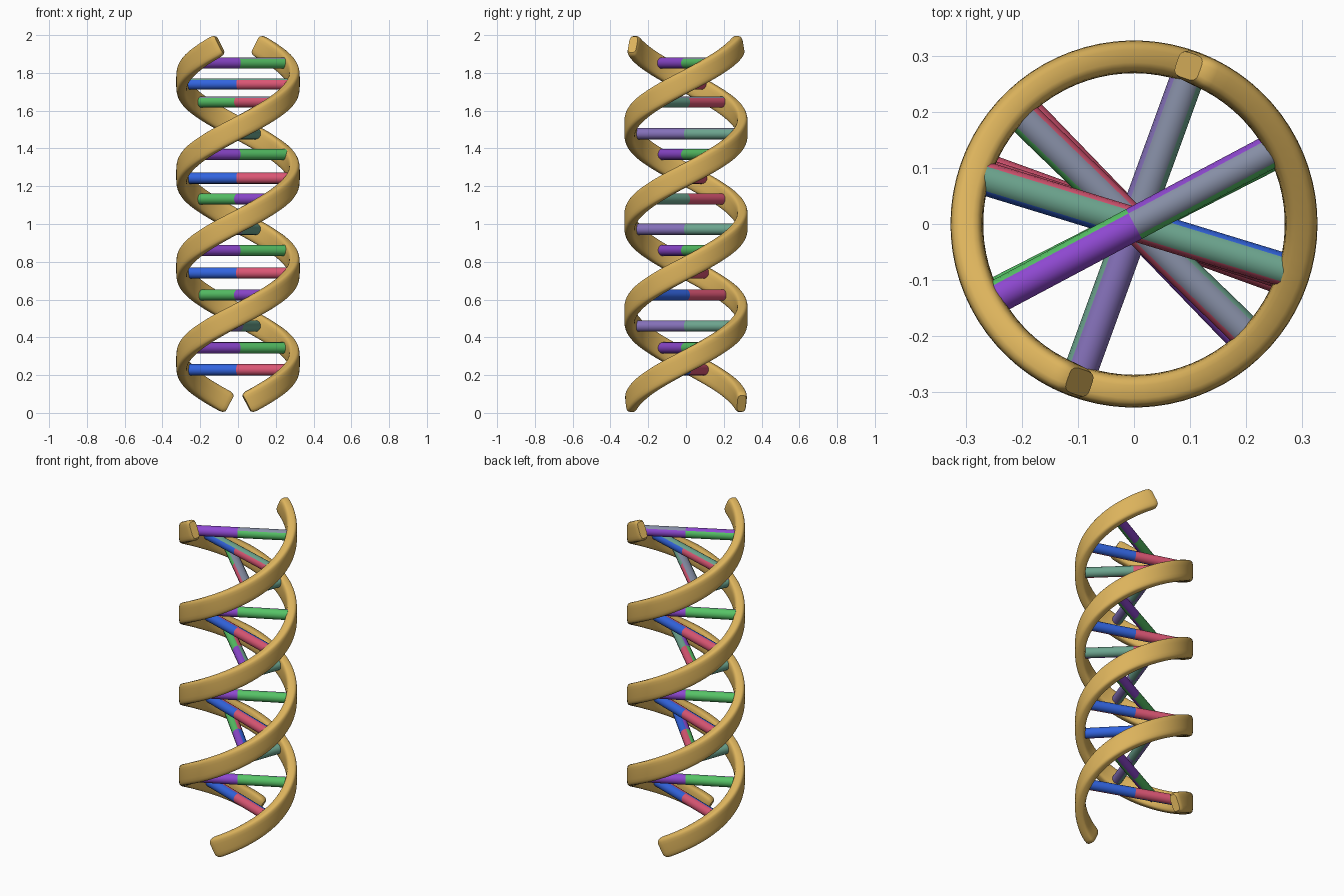
import bpy, bmesh, math
from mathutils import Vector, Matrix

if "Cube" in bpy.data.objects:
    bpy.data.objects.remove(bpy.data.objects["Cube"])


def material(name, rgb):
    m = bpy.data.materials.new(name)
    lin = [((c / 255 + 0.055) / 1.055) ** 2.4 for c in rgb]
    m.diffuse_color = (*lin, 1)
    m.use_nodes = True
    m.node_tree.nodes["Principled BSDF"].inputs["Base Color"].default_value = m.diffuse_color
    return m


COLOURS = {
    "gold": (220, 179, 92), "blue": (50, 100, 222), "red": (218, 86, 116),
    "purple": (142, 72, 208), "green": (86, 194, 102), "slate": (134, 142, 165),
    "muted green": (108, 164, 142), "muted purple": (132, 112, 184),
}
MATS = {k: material(k, v) for k, v in COLOURS.items()}


def finish(bm, name, mats):
    bmesh.ops.recalc_face_normals(bm, faces=bm.faces)
    me = bpy.data.meshes.new(name)
    bm.to_mesh(me)
    bm.free()
    for m in mats:
        me.materials.append(MATS[m])
    ob = bpy.data.objects.new(name, me)
    bpy.context.collection.objects.link(ob)
    bpy.context.view_layer.objects.active = ob
    ob.select_set(True)
    bpy.ops.object.shade_smooth_by_angle(angle=math.radians(40))
    ob.select_set(False)


# Helical ribbons: rounded-rectangle profile swept square to the path
R, A0, A1, Z0, Z1 = 0.298, math.radians(-81), math.radians(611), 0.05, 1.95
THICK, WIDE, SIDES, STEPS = 0.029, 0.059, 20, 150


def sq(v):
    return math.copysign(abs(v) ** 0.5, v)


def strand(name, turn):
    bm = bmesh.new()
    slope = math.atan((Z1 - Z0) / (A1 - A0) / R)
    # (position along the path, profile scale): the ends are slightly rounded
    params = [(0, 0.8), (0.0025, 0.95)] + [(i / STEPS, 1) for i in range(1, STEPS)]
    params += [(0.9975, 0.95), (1, 0.8)]
    rings = []
    for t, s in params:
        a = A0 + (A1 - A0) * t + turn
        out = Vector((math.cos(a), math.sin(a), 0))
        tan = Vector((-math.sin(a), math.cos(a), 0))
        up = Vector((0, 0, math.cos(slope))) - tan * math.sin(slope)
        c = out * R + Vector((0, 0, Z0 + (Z1 - Z0) * t))
        ring = []
        for k in range(SIDES):
            q = math.tau * (k + 0.5) / SIDES
            ring.append(bm.verts.new(c + out * sq(math.cos(q)) * THICK * s
                                     + up * sq(math.sin(q)) * WIDE * s))
        rings.append(ring)
    for r0, r1 in zip(rings, rings[1:]):
        for k in range(SIDES):
            j = (k + 1) % SIDES
            bm.faces.new((r0[k], r0[j], r1[j], r1[k]))
    bm.faces.new(rings[0])
    bm.faces.new(rings[-1])
    finish(bm, name, ["gold"])


strand("strand_a", 0)
strand("strand_b", math.pi)


# Rungs: two-tone rods, the tones swapping over between the two sides
def rung(name, z, deg, sides, top=None):
    """sides: front left, front right, back left, back right; top: left, right"""
    bm = bmesh.new()
    bmesh.ops.create_cone(bm, cap_ends=True, segments=16, radius1=0.03,
                          radius2=0.03, depth=0.56,
                          matrix=Matrix.Rotation(math.pi / 2, 4, 'Y'))
    bmesh.ops.bisect_plane(bm, geom=bm.verts[:] + bm.edges[:] + bm.faces[:],
                           plane_co=(0, 0, 0), plane_no=(1, 0, 0))
    bm.normal_update()
    for f in bm.faces:
        right = f.calc_center_median().x > 0
        row = 0 if f.normal.y < 0 else 1
        if top and f.normal.z > 0.8:
            row = 2
        f.material_index = row * 2 + right
    bm.transform(Matrix.Translation((0, 0, z))
                 @ Matrix.Rotation(math.radians(deg), 4, 'Z'))
    finish(bm, name, sides + (top or []))


BLUE_RED = ["blue", "red", "red", "blue"]
PURPLE_GREEN = ["purple", "green", "green", "purple"]
MUTED = ["muted purple", "muted green", "muted green", "muted purple"]
RUNGS = [
    (0.228, -20, BLUE_RED, None),
    (0.344, 27, PURPLE_GREEN, None),
    (0.460, 70, MUTED, None),
    (0.624, -46, ["green", "purple", "red", "blue"], None),
    (0.741, -20, BLUE_RED, None),
    (0.860, 27, PURPLE_GREEN, None),
    (0.972, 70, MUTED, None),
    (1.132, -44, ["green", "purple", "red", "muted green"], None),
    (1.243, -18, BLUE_RED, None),
    (1.368, 27, PURPLE_GREEN, None),
    (1.478, 70, MUTED, ["muted purple", "slate"]),
    (1.646, -44, ["green", "red", "red", "muted green"], ["slate", "slate"]),
    (1.741, -17, BLUE_RED, ["muted green", "muted green"]),
    (1.852, 28, PURPLE_GREEN, ["purple", "slate"]),
]
for i, (z, deg, sides, top) in enumerate(RUNGS):
    rung(f"rung_{i + 1}", z, deg, sides, top)
